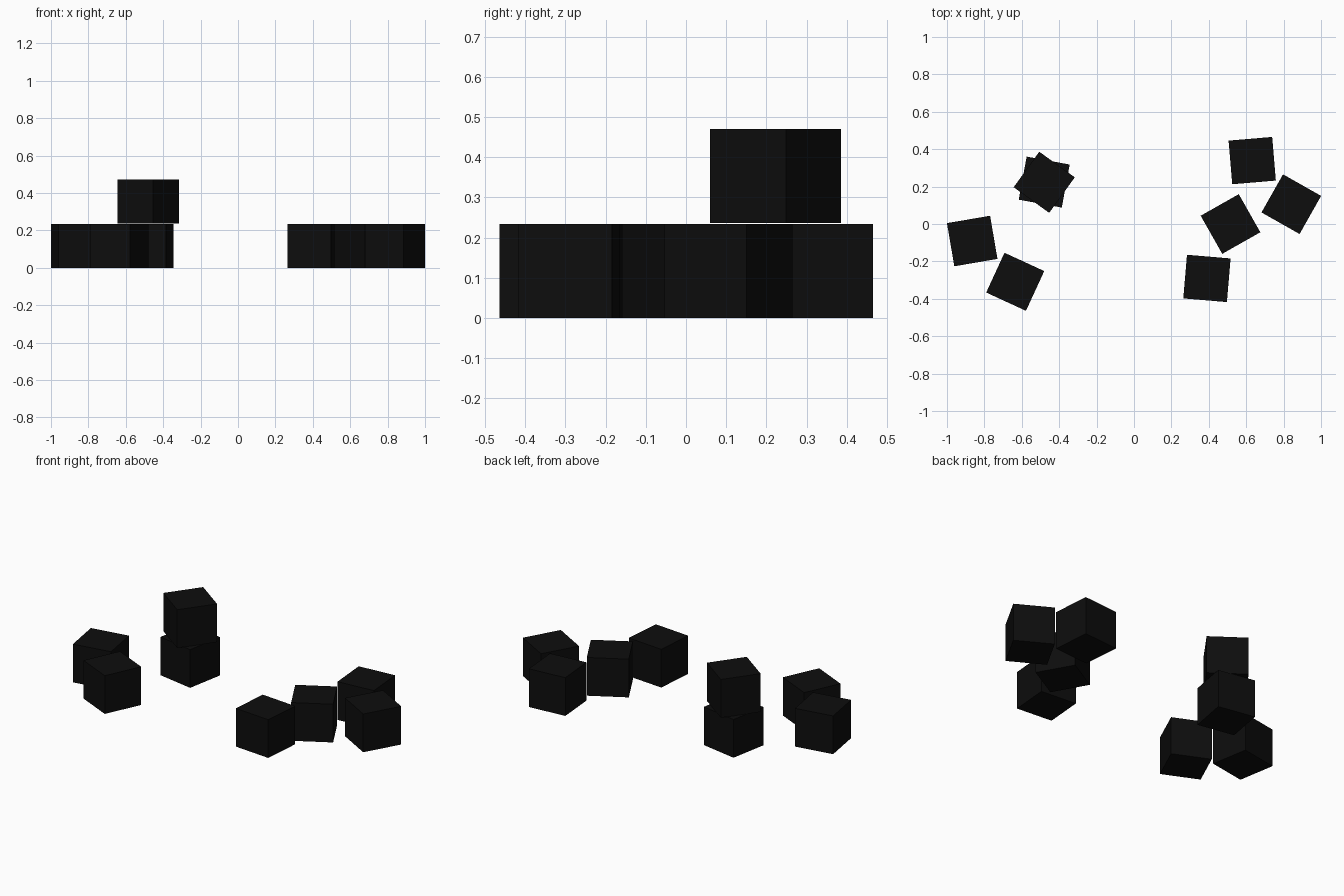
import bpy
import math

if "Cube" in bpy.data.objects:
    bpy.data.objects.remove(bpy.data.objects["Cube"])

SIZE = 0.234

black = bpy.data.materials.new("near black")
black.diffuse_color = (0.004, 0.004, 0.004, 1)
black.use_nodes = True
black.node_tree.nodes["Principled BSDF"].inputs["Base Color"].default_value = black.diffuse_color


def cube(name, x, y, angle, base=0.0):
    """Sharp-edged cube turned about the vertical axis."""
    bpy.ops.mesh.primitive_cube_add(
        size=SIZE, location=(x, y, base + SIZE / 2),
        rotation=(0, 0, math.radians(angle)))
    ob = bpy.context.object
    ob.name = name
    ob.data.materials.append(black)
    return ob


# left group: two loose cubes and a stack of two
cube("left_cube_outer", -0.865, -0.091, 9.7)
cube("left_cube_front", -0.635, -0.309, -24.7)
cube("stack_lower_cube", -0.48, 0.224, -10.4)
cube("stack_upper_cube", -0.48, 0.223, -35.8, base=0.237)

# right group: four loose cubes
cube("right_cube_back", 0.632, 0.339, 4.8)
cube("right_cube_outer", 0.841, 0.106, -29.5)
cube("right_cube_middle", 0.516, 0.0, 29.5)
cube("right_cube_front", 0.39, -0.291, -4.8)
